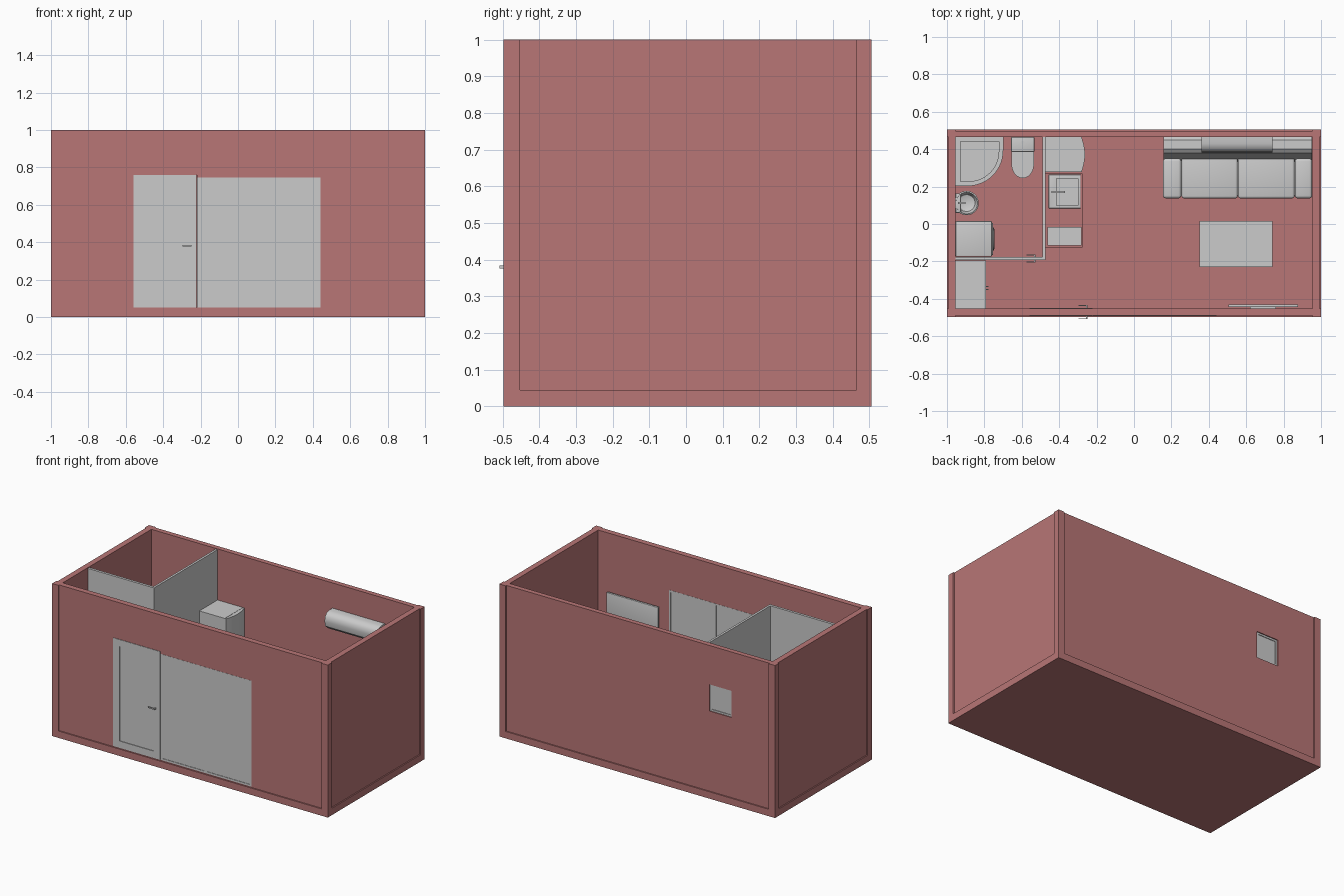
import bpy, bmesh, math
from mathutils import Vector, Matrix

if "Cube" in bpy.data.objects:
    bpy.data.objects.remove(bpy.data.objects["Cube"])

red = bpy.data.materials.new("red_brown")
red.diffuse_color = (0.48, 0.18, 0.18, 1)
red.use_nodes = True
red.node_tree.nodes["Principled BSDF"].inputs["Base Color"].default_value = red.diffuse_color


def finish(name, bm, mat=None, bevel=0, smooth=False):
    bmesh.ops.recalc_face_normals(bm, faces=bm.faces)
    me = bpy.data.meshes.new(name)
    bm.to_mesh(me)
    bm.free()
    ob = bpy.data.objects.new(name, me)
    bpy.context.collection.objects.link(ob)
    if mat:
        me.materials.append(mat)
    bpy.ops.object.select_all(action='DESELECT')
    ob.select_set(True)
    bpy.context.view_layer.objects.active = ob
    if bevel:
        m = ob.modifiers.new("bevel", 'BEVEL')
        m.width, m.segments = bevel, 3
        bpy.ops.object.modifier_apply(modifier="bevel")
    if bevel or smooth:
        bpy.ops.object.shade_smooth_by_angle(angle=math.radians(35))
    return ob


def box(name, x, y, z, mat=None, bevel=0):
    bm = bmesh.new()
    c = [Vector((a, b, d)) for a in x for b in y for d in z]
    mid = (c[0] + c[7]) / 2
    size = c[7] - c[0]
    bmesh.ops.create_cube(bm, size=1, matrix=Matrix.Translation(mid) @ Matrix.Diagonal((*size, 1)))
    return finish(name, bm, mat, bevel)


def prism(name, pts, axis, lo, hi, mat=None, bevel=0):
    """Extrude a closed 2D profile along an axis (0, 1 or 2)."""
    bm = bmesh.new()

    def put(p, h):
        v = list(p)
        v.insert(axis, h)
        return bm.verts.new(v)
    f = bm.faces.new([put(p, lo) for p in pts])
    r = bmesh.ops.extrude_face_region(bm, geom=[f])
    d = [0, 0, 0]
    d[axis] = hi - lo
    bmesh.ops.translate(bm, vec=d, verts=[v for v in r['geom'] if isinstance(v, bmesh.types.BMVert)])
    return finish(name, bm, mat, bevel, True)


def lathe(name, prof, centre, scale=(1, 1, 1), axis='Z', n=32):
    """Spin an (r, h) profile round an axis."""
    bm = bmesh.new()
    vs = [bm.verts.new((r, 0, h)) for r, h in prof]
    es = [bm.edges.new(p) for p in zip(vs, vs[1:])]
    bmesh.ops.spin(bm, geom=vs + es, cent=(0, 0, 0), axis=(0, 0, 1), angle=math.tau, steps=n)
    bmesh.ops.remove_doubles(bm, verts=bm.verts, dist=1e-5)
    rot = {'Z': Matrix(), 'X': Matrix.Rotation(math.pi / 2, 4, 'Y'), 'Y': Matrix.Rotation(math.pi / 2, 4, 'X')}[axis]
    bmesh.ops.transform(bm, verts=bm.verts, matrix=Matrix.Translation(centre) @ rot @ Matrix.Diagonal((*scale, 1)))
    return finish(name, bm, None, 0, True)


def cut(ob, *ranges):
    for x, y, z in ranges:
        c = box("cutter", x, y, z)
        c.hide_render = True
        m = ob.modifiers.new("cut", 'BOOLEAN')
        m.operation, m.solver, m.object = 'DIFFERENCE', 'EXACT', c
        bpy.context.view_layer.objects.active = ob
        bpy.ops.object.modifier_apply(modifier="cut")
        bpy.data.objects.remove(c)


def framed(name, x, y, z, rim=0.045, dent=0.004):
    """Leaf with a recessed pane on both faces."""
    ob = box(name, x, y, z)
    inner_x, inner_z = (x[0] + rim, x[1] - rim), (z[0] + rim, z[1] - rim)
    cut(ob, (inner_x, (y[0] - 0.1, y[0] + dent), inner_z), (inner_x, (y[1] - dent, y[1] + 0.1), inner_z))
    return ob


# container shell: hollow, recessed wall panels, openings
Y0, Y1, IX, IY0, IY1, F = -0.498, 0.506, 0.954, -0.453, 0.465, 0.045
shell = box("container_shell", (-1, 1), (Y0, Y1), (0, 1), red)
cut(shell, ((-IX, IX), (IY0, IY1), (F, 1.2)),
    ((-IX, IX), (Y0 - 0.1, Y0 + 0.008), (F, 1.2)), ((-IX, IX), (Y1 - 0.008, Y1 + 0.1), (F, 1.2)),
    ((-1.1, -0.992), (IY0, IY1), (F, 1.2)), ((0.992, 1.1), (IY0, IY1), (F, 1.2)),
    ((-0.56, -0.22), (-0.6, -0.4), (0.05, 0.76)), ((-0.22, 0.44), (-0.6, -0.4), (0.05, 0.745)),
    ((-0.68, -0.52), (0.4, 0.6), (0.57, 0.745)))

# front door, sliding window, bathroom window
framed("front_door", (-0.56, -0.222), (-0.493, -0.45), (0.05, 0.76))
for i, x in enumerate([(-0.22, 0.11), (0.11, 0.44)]):
    framed(f"front_window_{i}", x, (-0.491, -0.452), (0.05, 0.745), 0.012, 0.003)
framed("bathroom_window", (-0.68, -0.52), (0.468, 0.492), (0.57, 0.745), 0.012)


def lever(name, x, y, z, side, dx=-0.045):
    out = y + side * 0.016
    box(name + "_stem", (x - 0.004, x + 0.004), sorted((y, out)), (z - 0.004, z + 0.004))
    box(name + "_grip", sorted((x + 0.004, x + dx)), sorted((out, out - side * 0.005)), (z - 0.004, z + 0.004))


lever("door_handle_out", -0.252, -0.493, 0.38, -1)
lever("door_handle_in", -0.252, -0.45, 0.38, 1)

# bathroom partitions with door
box("partition_long", (-0.489, -0.474), (-0.193, IY1), (F, 0.995))
wall = box("partition_short", (-IX, -0.489), (-0.193, -0.176), (F, 0.995))
cut(wall, ((-0.785, -0.5), (-0.3, -0.1), (0.04, 0.757)))
framed("bathroom_door", (-0.785, -0.5), (-0.19, -0.179), (F, 0.757), 0.03, 0.003)
lever("bathroom_handle_out", -0.53, -0.19, 0.38, -1)
lever("bathroom_handle_in", -0.53, -0.179, 0.38, 1)

# wardrobe
box("wardrobe", (-IX, -0.79), (IY0, -0.195), (F, 0.75))
for y in (-0.35, -0.335):
    box("wardrobe_handle", (-0.79, -0.778), (y - 0.003, y + 0.003), (0.36, 0.44))

# fridge with bowed doors
box("fridge_body", (-0.474, -0.29), (0.277, IY1), (F, 0.665))
bow = [(-0.288, 0.277)] + [(-0.28 + 0.018 * math.sin(math.pi * i / 10), 0.277 + 0.0188 * i) for i in range(11)] + [(-0.288, IY1)]
prism("fridge_lower_door", bow, 2, 0.055, 0.44)
prism("fridge_upper_door", bow, 2, 0.446, 0.665)

# kitchen counter, sink, hob
counter = box("kitchen_counter", (-0.474, -0.275), (-0.125, 0.27), (F, 0.385), red)
cut(counter, ((-0.425, -0.295), (0.09, 0.25), (0.33, 0.5)))
sink = box("kitchen_sink", (-0.457, -0.285), (0.083, 0.264), (0.335, 0.393), None, 0.004)
cut(sink, ((-0.415, -0.3), (0.1, 0.243), (0.343, 0.5)))
box("tap_post", (-0.44, -0.43), (0.166, 0.176), (0.39, 0.46))
box("tap_spout", (-0.44, -0.37), (0.166, 0.176), (0.455, 0.463))
box("hob", (-0.463, -0.28), (-0.115, -0.016), (0.38, 0.395))

# sofa
box("sofa_base", (0.165, 0.945), (0.15, 0.46), (0.06, 0.15), None, 0.006)
for i, x in enumerate([(0.255, 0.554), (0.556, 0.858)]):
    box(f"sofa_cushion_{i}", x, (0.137, 0.38), (0.15, 0.215), None, 0.012)
for i, x in enumerate([(0.155, 0.253), (0.86, 0.953)]):
    box(f"sofa_arm_{i}", x, (0.137, 0.35), (F, 0.285), None, 0.015)
prism("sofa_back", [(0.335, 0.15), (0.46, 0.06), (0.464, 0.37), (0.45, 0.385), (0.4, 0.385), (0.38, 0.37)],
      0, 0.157, 0.953)

# coffee table
box("table_top", (0.35, 0.74), (-0.23, 0.015), (0.195, 0.215))
for x in (0.36, 0.71):
    for y in (-0.22, -0.015):
        box("table_leg", (x, x + 0.02), (y, y + 0.02), (F, 0.195))

# wall television and air conditioner
box("television", (0.505, 0.878), (-0.445, -0.43), (0.4, 0.62), None, 0.003)
box("television_bracket", (0.62, 0.76), (IY0, -0.445), (0.46, 0.56))
prism("air_conditioner", [(IY1, 0.72), (0.42, 0.72), (0.39, 0.745), (0.383, 0.78), (0.388, 0.81), (0.405, 0.828),
                          (0.43, 0.835), (IY1, 0.835)], 0, 0.36, 0.74)


# quarter-round shower tray
def quarter(x, y, w, h, r, n=14):
    arc = [(x + w - r + r * math.cos(a), y - h + r - r * math.sin(a)) for a in [math.pi / 2 * i / n for i in range(n + 1)]]
    return [(x, y), (x + w, y)] + arc + [(x, y - h)]


outer = quarter(-IX, IY1, 0.255, 0.262, 0.19)
inner = quarter(-0.928, 0.44, 0.205, 0.212, 0.16)
bm = bmesh.new()
loops = [[bm.verts.new((*p, z)) for p in pts] for pts, z in
         [(outer, F), (outer, 0.105), (inner, 0.105), (inner, 0.075)]]
for a, b in zip(loops, loops[1:]):
    for i in range(len(a)):
        j = (i + 1) % len(a)
        bm.faces.new((a[i], a[j], b[j], b[i]))
bm.faces.new(loops[0])
bm.faces.new(loops[-1])
finish("shower_tray", bm, None, 0, True)

# toilet
box("toilet_tank", (-0.655, -0.535), (0.39, IY1), (0.2, 0.35), None, 0.01)
box("toilet_lid", (-0.657, -0.533), (0.385, IY1), (0.35, 0.362), None, 0.004)
lathe("toilet_button", [(0, 0.008), (0.01, 0.008), (0.01, 0)], (-0.595, 0.435, 0.361), n=16)
box("toilet_foot", (-0.63, -0.56), (0.32, 0.45), (F, 0.21), None, 0.015)
lathe("toilet_bowl", [(0, F), (0.035, F), (0.035, 0.1), (0.055, 0.17), (0.06, 0.2), (0, 0.2)], (-0.595, 0.325, 0), (1, 1.3, 1))
seat = [(-0.655, 0.4), (-0.655, 0.32)] + [(-0.595 - 0.06 * math.cos(a), 0.32 - 0.075 * math.sin(a))
        for a in [math.pi * i / 16 for i in range(1, 16)]] + [(-0.535, 0.32), (-0.535, 0.4)]
prism("toilet_seat", seat, 2, 0.2, 0.217)

# wash basin on pedestal
lathe("wash_basin", [(0, 0.31), (0.03, 0.315), (0.055, 0.345), (0.065, 0.39), (0.058, 0.393), (0.045, 0.36), (0, 0.345)],
      (-0.895, 0.112, 0))
lathe("basin_pedestal", [(0, F), (0.032, F), (0.022, 0.15), (0.024, 0.32), (0, 0.32)], (-0.9, 0.112, 0), n=20)
box("basin_shelf", (-IX, -0.925), (0.06, 0.164), (0.36, 0.392), None, 0.004)
box("basin_tap", (-0.942, -0.9), (0.107, 0.117), (0.42, 0.43))
box("basin_tap_post", (-0.942, -0.932), (0.107, 0.117), (0.39, 0.43))

# washing machine
box("washer_body", (-IX, -0.76), (-0.174, 0.015), (F, 0.395), None, 0.005)
lathe("washer_door", [(0.065, 0), (0.065, 0.01), (0.05, 0.016), (0.04, 0.01), (0, 0.013)], (-0.762, -0.08, 0.2), axis='X')
box("washer_panel", (-0.762, -0.753), (-0.165, 0.006), (0.335, 0.385), None, 0.002)
